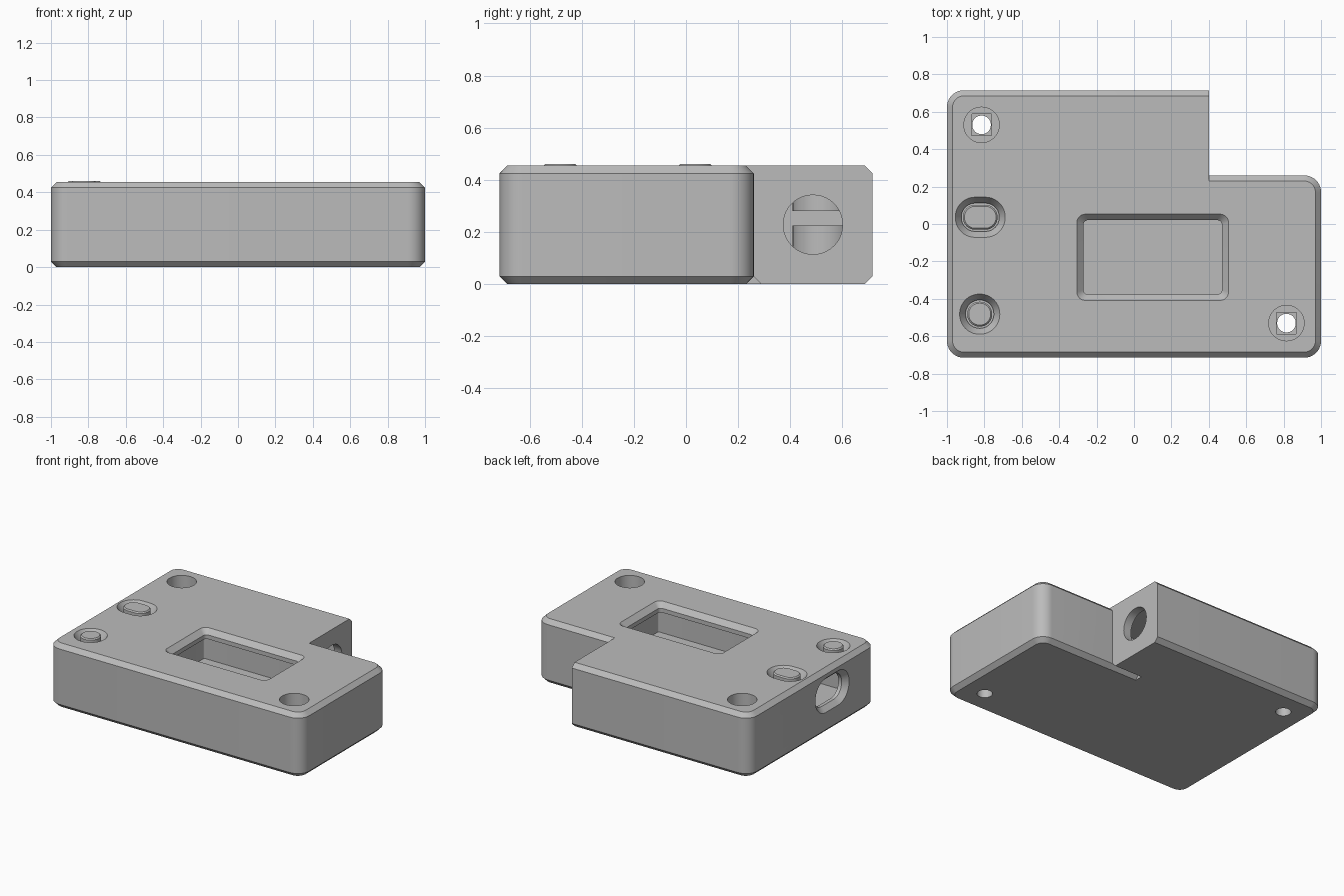
import bpy, bmesh
from math import cos, sin, pi, radians
from mathutils import Matrix

if "Cube" in bpy.data.objects:
    bpy.data.objects.remove(bpy.data.objects["Cube"])

grey = bpy.data.materials.new("plain grey")
grey.use_nodes = True
grey.diffuse_color = (0.5, 0.5, 0.5, 1)
grey.node_tree.nodes["Principled BSDF"].inputs["Base Color"].default_value = (0.5, 0.5, 0.5, 1)


def rounded(corners, steps=10):
    """Outline from (x, y, radius, start angle); radius 0 keeps a sharp corner."""
    points = []
    for x, y, r, start in corners:
        if r == 0:
            points.append((x, y))
            continue
        for i in range(steps + 1):
            a = radians(start + 90 * i / steps)
            points.append((x + r * cos(a), y + r * sin(a)))
    return points


def pill(hx, hy, r, cx=0, cy=0):
    """Rounded rectangle with half sizes hx, hy."""
    ax, ay = hx - r + 0.0005, hy - r + 0.0005
    return rounded([(cx + ax, cy + ay, r, 0), (cx - ax, cy + ay, r, 90),
                    (cx - ax, cy - ay, r, 180), (cx + ax, cy - ay, r, 270)])


def body_outline(d, r):
    """L-shaped outline inset by d, with a flat cut end at the notch."""
    x, y, n = 1 - d - r, 0.715 - d - r, 0.26 - d
    cut = 0.4 if d < 0.05 else 0.4 - d
    return rounded([(x, n - r, r, 0), (cut, n, 0, 0), (cut, y + r, 0, 0),
                    (-x, y, r, 90), (-x, -y, r, 180), (x, -y, r, 270)])


def loft(name, rings, matrix=None):
    """Closed solid through a stack of (outline, height) rings."""
    bm = bmesh.new()
    loops = [[bm.verts.new((x, y, z)) for x, y in pts] for pts, z in rings]
    for a, b in zip(loops, loops[1:]):
        for i in range(len(a)):
            j = (i + 1) % len(a)
            bm.faces.new((a[i], a[j], b[j], b[i]))
    bm.faces.new(loops[0][::-1])
    bm.faces.new(loops[-1])
    if matrix:
        bm.transform(matrix)
    bmesh.ops.recalc_face_normals(bm, faces=bm.faces)
    mesh = bpy.data.meshes.new(name)
    bm.to_mesh(mesh)
    bm.free()
    mesh.materials.append(grey)
    obj = bpy.data.objects.new(name, mesh)
    bpy.context.collection.objects.link(obj)
    return obj


def combine(target, tool, operation="DIFFERENCE"):
    """Apply a boolean and discard the tool."""
    tool.hide_render = True
    mod = target.modifiers.new("shape", "BOOLEAN")
    mod.operation, mod.object, mod.solver = operation, tool, "EXACT"
    bpy.context.view_layer.objects.active = target
    bpy.ops.object.modifier_apply(modifier=mod.name)
    bpy.data.objects.remove(tool)


def cut(*args):
    combine(case, loft("cutter", *args))


def add(*args):
    combine(case, loft("addition", *args), "UNION")


def smooth(obj):
    bpy.ops.object.select_all(action="DESELECT")
    obj.select_set(True)
    bpy.context.view_layer.objects.active = obj
    bpy.ops.object.shade_smooth_by_angle(angle=radians(25))


# Chamfered case and its hollow
H, C = 0.455, 0.03
case = loft("case", [(body_outline(C, 0.06), 0), (body_outline(0, 0.09), C),
                     (body_outline(0, 0.09), H - C), (body_outline(C, 0.06), H)])
cut([(body_outline(0.06, 0.04), 0.06), (body_outline(0.06, 0.04), 0.4)])

# Chamfer groove that runs on under the notch corner
groove = [(-0.231, -0.001), (-0.26, C), (-0.29, -0.001)]
cut([(groove, 0.18), (groove, 0.45)],
    Matrix(((0, 0, 1, 0), (-1, 0, 0, 0), (0, 1, 0, 0), (0, 0, 0, 1))))

# Display frame, pocket and bevelled window
WX, WY = 0.1, -0.178
frame = pill(0.46, 0.28, 0.02, WX, WY)
add([(frame, 0.19), (frame, 0.42)])
pocket = pill(0.4, 0.225, 0.01, WX, WY)
cut([(pocket, 0.23), (pocket, 0.39)])
inner = pill(0.37, 0.198, 0.025, WX, WY)
cut([(inner, 0.35), (inner, 0.42), (pill(0.405, 0.23, 0.045, WX, WY), H + 0.0001)])

# Screw bosses, counterbores and shafts at opposite corners
for sx, sy in ((-0.815, 0.53), (0.815, -0.53)):
    boss = pill(0.12, 0.12, 0.119, sx, sy)
    add([(boss, 0.05), (boss, 0.225)])
    add([(boss, 0.28), (boss, 0.42)])
    bore = pill(0.094, 0.094, 0.093, sx, sy)
    cut([(bore, 0.335), (bore, 0.5)])
    step = pill(0.053, 0.057, 0.003, sx, sy)
    cut([(step, 0.32), (step, 0.34)])
    shaft = pill(0.049, 0.049, 0.048, sx, sy)
    cut([(shaft, -0.1), (shaft, 0.5)])

# Buttons in dished recesses
for name, bx, by, stretch in (("oval_button", -0.822, 0.036, 0.026),
                              ("round_button", -0.825, -0.482, 0)):
    def disc(r):
        return pill(r + stretch, r, r - 0.001, bx, by)
    hole = disc(0.075)
    cut([(hole, 0.35), (hole, 0.405), (disc(0.107), H + 0.0001)])
    smooth(loft(name, [(disc(0.095), 0.35), (disc(0.095), 0.385), (disc(0.066), 0.386),
                       (disc(0.066), 0.452), (disc(0.058), 0.46)]))

# Side port facing -x, with a bevelled rim
port_turn = Matrix(((0, 0, -1, 0), (1, 0, 0, -0.22), (0, 1, 0, 0.275), (0, 0, 0, 1)))
port = pill(0.155, 0.09, 0.088)
cut([(port, 0.9), (port, 0.965), (pill(0.19, 0.122, 0.12), 1.0002)], port_turn)

# Round cable hole in the notch wall
cable_turn = Matrix(((0, 0, 1, 0), (1, 0, 0, 0.487), (0, 1, 0, 0.228), (0, 0, 0, 1)))
cable = pill(0.113, 0.113, 0.112)
cut([(cable, 0.3), (cable, 0.45)], cable_turn)

smooth(case)
